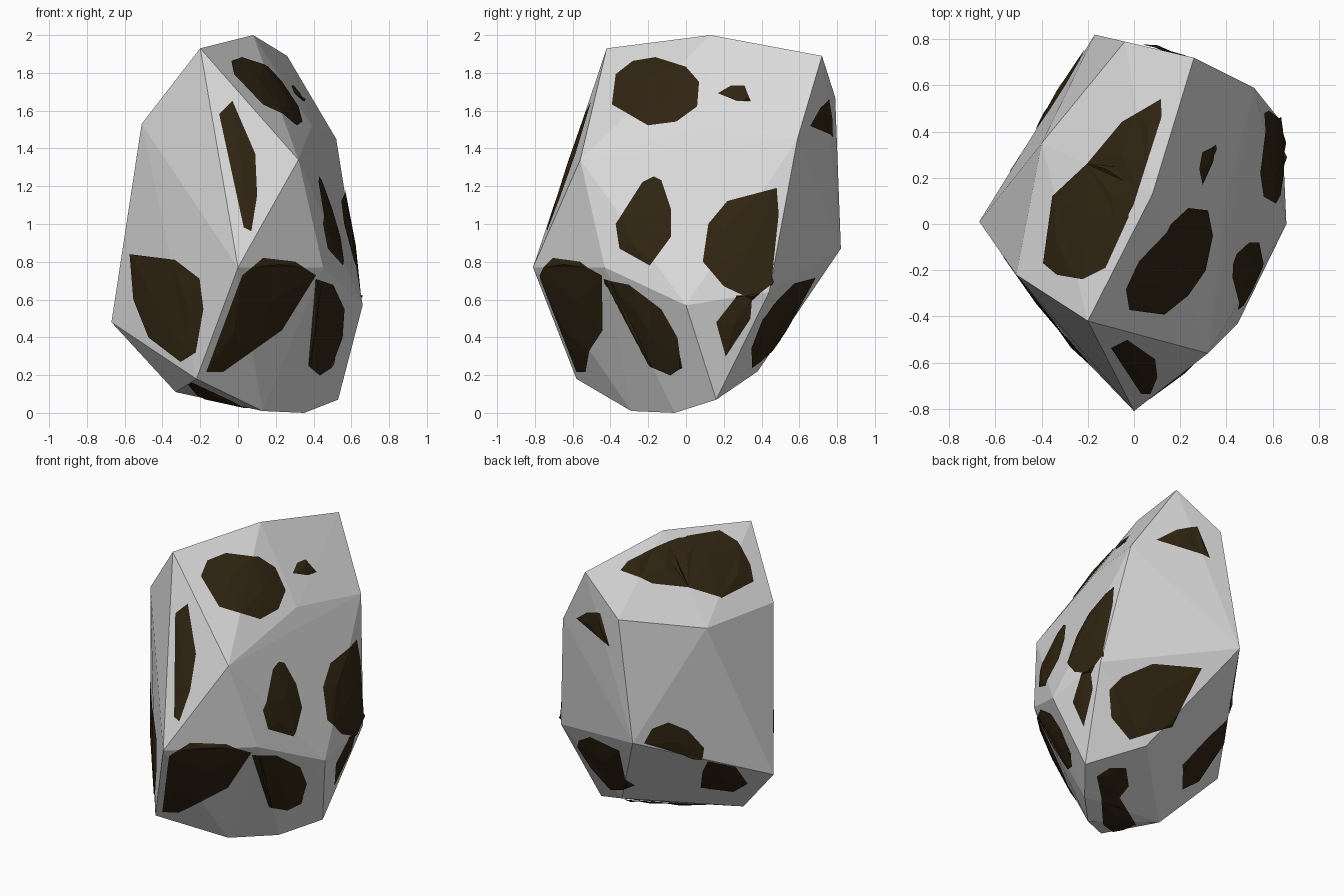
import bpy, bmesh
from mathutils import Vector
from mathutils.geometry import convex_hull_2d

if "Cube" in bpy.data.objects:
    bpy.data.objects.remove(bpy.data.objects["Cube"])


def material(name, rgb):
    m = bpy.data.materials.new(name)
    m.diffuse_color = (*rgb, 1)
    m.use_nodes = True
    m.node_tree.nodes["Principled BSDF"].inputs["Base Color"].default_value = m.diffuse_color
    return m


def add_object(name, bm, mat):
    me = bpy.data.meshes.new(name)
    bm.to_mesh(me)
    bm.free()
    me.materials.append(mat)
    ob = bpy.data.objects.new(name, me)
    bpy.context.collection.objects.link(ob)
    return ob


stone = material("pale grey stone", (0.70, 0.70, 0.70))
soil = material("dark brown patch", (0.030, 0.018, 0.006))

# Rock: convex hull around its corner points
corners = [
    (.08, .13, 2.0), (-.2, -.42, 1.93), (.26, .72, 1.89), (-.51, -.22, 1.53),
    (.32, -.56, 1.34), (.39, .08, 1.52), (.52, .59, 1.45), (-.04, .79, 1.67),
    (-.4, .35, 1.54), (0, -.81, .77), (.45, -.43, .77), (.66, 0, .57),
    (.64, .44, .64), (-.17, .82, .87), (-.67, .01, .48), (-.33, -.15, .11),
    (-.22, -.58, .18), (.53, .16, .07), (.35, -.06, 0), (.13, -.29, .01),
    (.22, .38, .22)]
rock = bmesh.new()
for c in corners:
    rock.verts.new(c)
hull = bmesh.ops.convex_hull(rock, input=rock.verts[:])
bmesh.ops.recalc_face_normals(rock, faces=rock.faces[:])

# Projection frames: (right, up) for the side each patch faces
FRONT = (Vector((1, 0, 0)), Vector((0, 0, 1)))
RIGHT = (Vector((0, 1, 0)), Vector((0, 0, 1)))
TOP = (Vector((1, 0, 0)), Vector((0, 1, 0)))
BACK = (Vector((-.83, -.56, 0)), Vector((.228, -.338, .914)))
BELOW = (Vector((-.74, .67, 0)), Vector((.325, .359, .875)))


def patch(name, frame, outline):
    """Copy the rock skin inside a convex outline and bulge it slightly."""
    r, up = frame
    n = r.cross(up).normalized()
    bm = rock.copy()
    bm.normal_update()
    away = [f for f in bm.faces if f.normal.dot(n) < 0.02]
    bmesh.ops.delete(bm, geom=away, context='FACES')
    pts = [Vector(outline[i]) for i in convex_hull_2d(outline)]
    mid = sum(pts, Vector((0, 0))) / len(pts)
    for a, b in zip(pts, pts[1:] + pts[:1]):
        d = b - a
        out = Vector((d.y, -d.x))
        if out.length < 1e-6:
            continue
        if out.dot(a - mid) < 0:
            out = -out
        bmesh.ops.bisect_plane(
            bm, geom=bm.verts[:] + bm.edges[:] + bm.faces[:],
            plane_co=r * a.x + up * a.y,
            plane_no=(r * out.x + up * out.y).normalized(), clear_outer=True)
    if not bm.faces:
        bm.free()
        return
    bmesh.ops.poke(bm, faces=bm.faces[:], offset=0.012)
    bm.normal_update()
    shift = [v.normal * 0.005 for v in bm.verts]
    for v, s in zip(bm.verts, shift):
        v.co += s
        v.co.z = max(v.co.z, 0)
    add_object(name, bm, soil)


# Patches on the front
for i, o in enumerate([
    [(-.57, .84), (-.33, .81), (-.2, .71), (-.18, .55), (-.22, .32), (-.3, .27), (-.47, .4), (-.55, .6)],
    [(-.1, 1.58), (-.03, 1.65), (.09, 1.37), (.1, 1.15), (.07, .96), (.03, .98)],
    [(-.17, .22), (-.08, .22), (.23, .44), (.41, .73), (.3, .8), (.13, .82), (.02, .73)],
    [(.41, .71), (.5, .68), (.56, .55), (.55, .4), (.49, .24), (.43, .2), (.37, .25)],
]):
    patch(f"front_patch_{i}", FRONT, o)

# Patches on the right side
for i, o in enumerate([
    [(-.39, 1.63), (-.37, 1.79), (-.28, 1.86), (-.16, 1.88), (0, 1.83), (.07, 1.75), (.06, 1.62), (-.05, 1.54), (-.2, 1.52)],
    [(.17, 1.69), (.24, 1.73), (.31, 1.73), (.34, 1.65), (.27, 1.65)],
    [(-.17, 1.25), (-.13, 1.23), (-.08, 1.08), (-.08, .93), (-.19, .78), (-.35, .87), (-.37, 1.0), (-.23, 1.22)],
    [(.09, .8), (.12, 1.0), (.22, 1.12), (.48, 1.19), (.49, 1.05), (.45, .68), (.35, .6), (.2, .67)],
    [(.16, .48), (.27, .62), (.35, .62), (.34, .5), (.21, .3)],
]):
    patch(f"right_patch_{i}", RIGHT, o)

# Long patch on the top, made of two overlapping lobes
for i, o in enumerate([
    [(-.39, -.17), (-.33, -.22), (-.22, -.24), (-.12, -.19), (-.02, .03), (-.05, .25), (-.2, .26), (-.35, .12)],
    [(-.2, .26), (-.05, .44), (.04, .49), (.12, .54), (.12, .46), (.07, .35), (0, .08), (-.07, -.05)],
]):
    patch(f"top_patch_{i}", TOP, o)

# Patches on the back
for i, o in enumerate([
    [(-.25, .48), (-.2, .57), (-.1, .61), (.02, .56), (.12, .45), (.11, .38), (.02, .4)],
    [(-.67, 1.25), (-.6, 1.29), (-.52, 1.29), (-.46, 1.18), (-.46, 1.08)],
]):
    patch(f"back_patch_{i}", BACK, o)

# Patches on the underside
for i, o in enumerate([
    [(-.13, .75), (-.05, .83), (.14, .91), (.44, .88), (.25, .52), (-.01, .44), (-.12, .58)],
    [(.58, .57), (.55, .42), (.39, .19), (.29, .14), (.3, .29), (.46, .46)],
    [(-.22, .22), (-.14, .27), (-.04, .27), (-.03, .16), (-.09, .09), (-.2, .09)],
    [(-.2, .09), (-.09, .09), (-.08, -.01), (0, -.07), (-.14, -.12), (-.2, -.07)],
]):
    patch(f"under_patch_{i}", BELOW, o)

add_object("rock", rock, stone)
